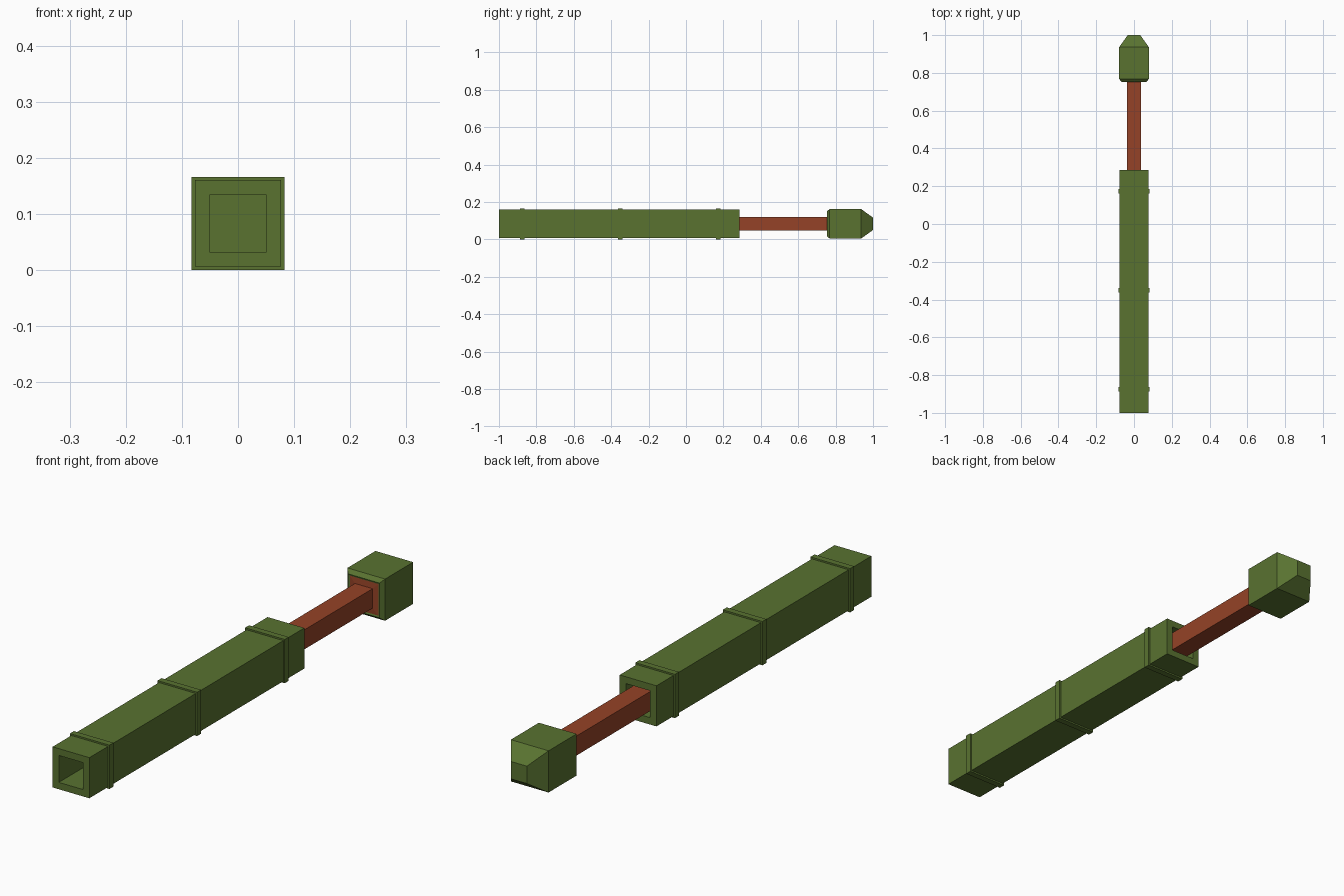
import bpy, bmesh

if "Cube" in bpy.data.objects:
    bpy.data.objects.remove(bpy.data.objects["Cube"])

ZC = 0.083  # height of the long axis


def material(name, color):
    m = bpy.data.materials.new(name)
    m.diffuse_color = (*color, 1)
    m.use_nodes = True
    m.node_tree.nodes["Principled BSDF"].inputs["Base Color"].default_value = m.diffuse_color
    return m


green = material("olive_green", (0.10, 0.17, 0.03))
rust = material("rust_red", (0.30, 0.055, 0.02))


def square_loft(name, sections, mats, rust_steps=(), closed=False):
    """Loft square rings given as (y, half_width) along the y axis."""
    bm = bmesh.new()
    rings = [[bm.verts.new((sx * h, y, ZC + sz * h))
              for sx, sz in ((-1, -1), (1, -1), (1, 1), (-1, 1))]
             for y, h in sections]
    n = len(rings)
    for i in range(n if closed else n - 1):
        a, b = rings[i], rings[(i + 1) % n]
        for k in range(4):
            f = bm.faces.new((a[k], a[(k + 1) % 4], b[(k + 1) % 4], b[k]))
            f.material_index = int(i in rust_steps)
    if not closed:
        bm.faces.new(rings[0][::-1])
        bm.faces.new(rings[-1])
    bmesh.ops.recalc_face_normals(bm, faces=bm.faces)
    me = bpy.data.meshes.new(name)
    bm.to_mesh(me)
    bm.free()
    for m in mats:
        me.materials.append(m)
    ob = bpy.data.objects.new(name, me)
    bpy.context.collection.objects.link(ob)
    return ob


# Launch tube with a hollow at each end and a wall between them
square_loft("launch_tube", [(-0.5, 0.051), (-1, 0.051), (-1, 0.077),
                            (0.287, 0.077), (0.287, 0.051), (0.0, 0.051)], [green])

# Raised bands around the tube
for i, y in enumerate((-0.876, -0.351, 0.173)):
    square_loft(f"tube_band_{i + 1}",
                [(y - 0.012, 0.07), (y - 0.012, 0.083),
                 (y + 0.012, 0.083), (y + 0.012, 0.07)], [green], closed=True)

# Rod seated in the tube
square_loft("rod", [(0.0, 0.037), (0.76, 0.037)], [rust])

# Warhead: rust base plate, chamfered rim, block and tapered nose
square_loft("warhead", [(0.753, 0.036), (0.755, 0.060), (0.753, 0.066),
                        (0.768, 0.079), (0.936, 0.079), (1.0, 0.033)],
            [green, rust], rust_steps=(0,))
